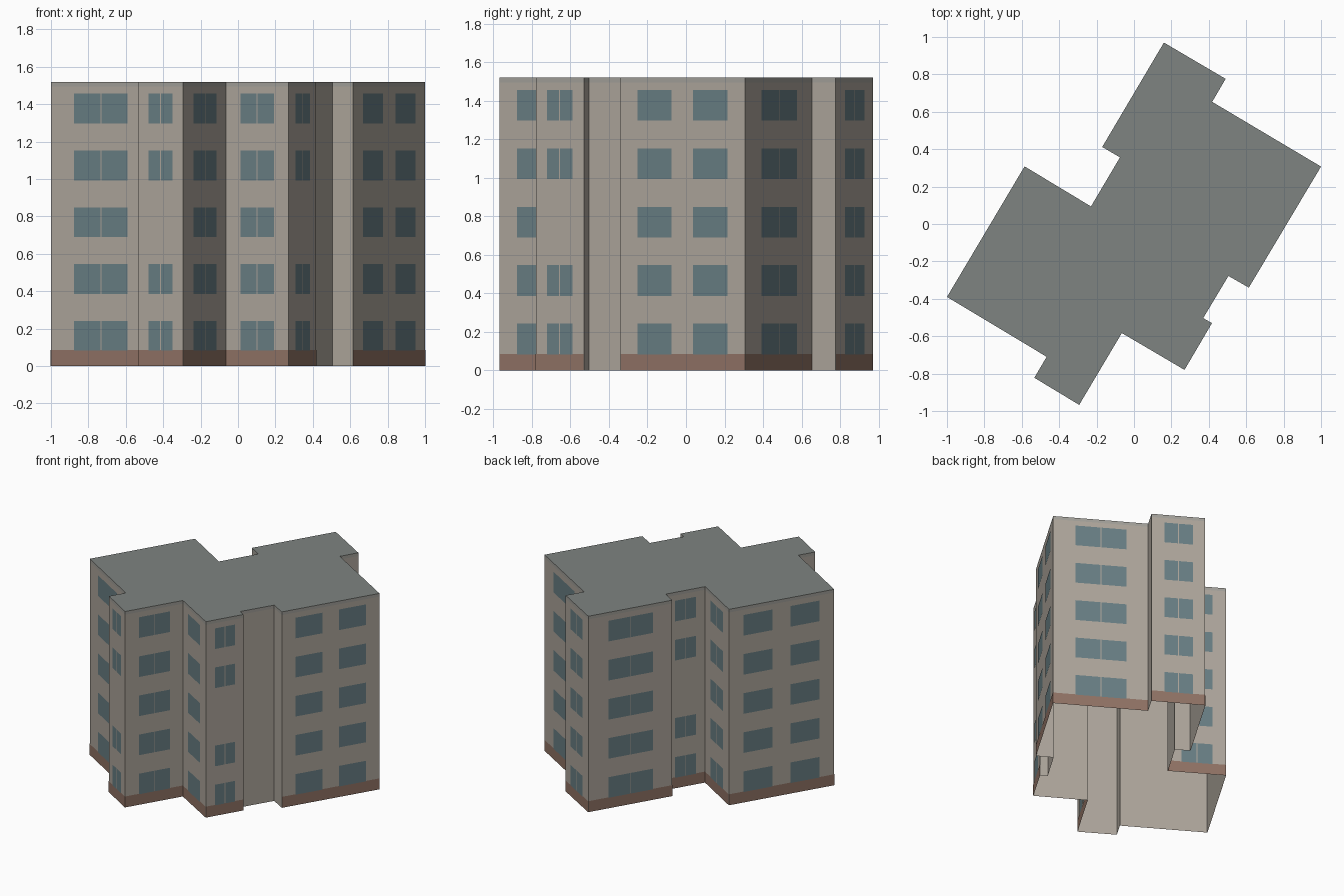
import bpy
from mathutils import Vector

if "Cube" in bpy.data.objects:
    bpy.data.objects.remove(bpy.data.objects["Cube"])

HEIGHT, BAND, PLINTH = 1.52, 0.025, 0.085
FLOORS, PITCH, SILL, WIN_H = 5, 0.3035, 0.082, 0.16
SKIN = 0.002

# Footprint, clockwise seen from above
PLAN = [Vector(p) for p in [
    (-1, -0.39), (-0.585, 0.308), (-0.23, 0.094), (-0.075, 0.356), (-0.17, 0.412),
    (0.16, 0.97), (0.49, 0.776), (0.418, 0.653), (1, 0.307), (0.614, -0.34),
    (0.505, -0.278), (0.37, -0.503), (0.417, -0.53), (0.27, -0.78), (-0.065, -0.583),
    (-0.293, -0.967), (-0.533, -0.822), (-0.467, -0.71)]]
EDGES = list(zip(PLAN, PLAN[1:] + PLAN[:1]))


def material(name, rgb):
    m = bpy.data.materials.new(name)
    m.diffuse_color = (*rgb, 1)
    m.use_nodes = True
    m.node_tree.nodes["Principled BSDF"].inputs["Base Color"].default_value = m.diffuse_color
    return m


def build(name, quads, mat, extra=None):
    verts, faces = [], []
    for face in quads + ([extra] if extra else []):
        faces.append(range(len(verts), len(verts) + len(face)))
        verts += face
    mesh = bpy.data.meshes.new(name)
    mesh.from_pydata(verts, [], [tuple(f) for f in faces])
    mesh.materials.append(mat)
    obj = bpy.data.objects.new(name, mesh)
    bpy.context.collection.objects.link(obj)
    return obj


def panel(p, q, z0, z1, a=0.0, b=1.0, lift=0.0):
    """Upright outward-facing quad on wall p-q between fractions a and b."""
    d = q - p
    n = Vector((-d.y, d.x)).normalized() * lift
    s, e = p + d * a + n, p + d * b + n
    return [(e.x, e.y, z0), (s.x, s.y, z0), (s.x, s.y, z1), (e.x, e.y, z1)]


wall_mat = material("wall_render", (0.42, 0.38, 0.33))
roof_mat = material("roof_grey", (0.21, 0.23, 0.22))
band_mat = material("band_grey", (0.36, 0.35, 0.32))
plinth_mat = material("plinth_brown", (0.28, 0.17, 0.13))
glass_mat = material("window_glass", (0.14, 0.21, 0.23))

# Wall shell (open below), top band and flat roof
build("walls", [panel(p, q, 0, HEIGHT - BAND) for p, q in EDGES], wall_mat)
build("top_band", [panel(p, q, HEIGHT - BAND, HEIGHT) for p, q in EDGES], band_mat)
build("roof", [], roof_mat, [(p.x, p.y, HEIGHT) for p in reversed(PLAN)])

# Plinth and windows; short return walls stay bare
plinth, panes = [], []
for p, q in EDGES:
    length = (q - p).length
    if length < 0.27:
        continue
    plinth.append(panel(p, q, 0, PLINTH, lift=SKIN))
    if length > 0.72:      # long walls: two single windows
        spans = [(0.14, 0.415), (0.587, 0.863)]
    else:                  # other walls: one window with a centre mullion
        gap = 0.003 / length
        spans = [(0.23, 0.497 - gap), (0.497 + gap, 0.764)]
    for floor in range(FLOORS):
        if length < 0.32 and floor == 2:   # narrow walls skip the middle floor
            continue
        z = SILL + floor * PITCH
        panes += [panel(p, q, z, z + WIN_H, a, b, SKIN * 1.5) for a, b in spans]
build("plinth", plinth, plinth_mat)
build("windows", panes, glass_mat)
